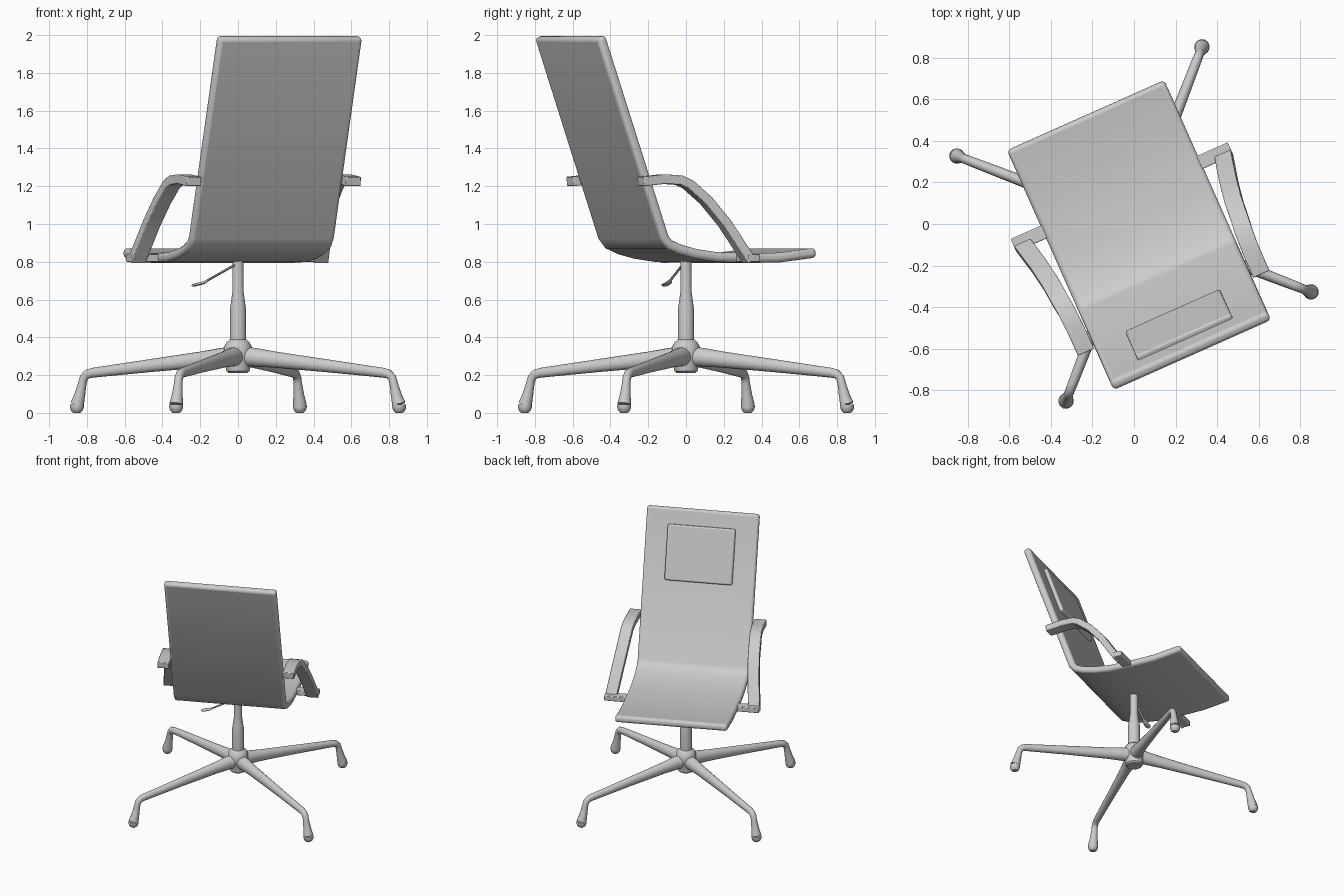
import bpy, bmesh
from math import sin, cos, pi, radians
from mathutils import Vector as V

if "Cube" in bpy.data.objects:
    bpy.data.objects.remove(bpy.data.objects["Cube"])

TURN = radians(24)  # whole chair is turned about z


def finish(name, bm, turn=TURN, angle=35):
    bmesh.ops.recalc_face_normals(bm, faces=bm.faces)
    me = bpy.data.meshes.new(name)
    bm.to_mesh(me)
    bm.free()
    ob = bpy.data.objects.new(name, me)
    bpy.context.collection.objects.link(ob)
    ob.rotation_euler.z = turn
    bpy.ops.object.select_all(action='DESELECT')
    ob.select_set(True)
    bpy.context.view_layer.objects.active = ob
    bpy.ops.object.shade_smooth_by_angle(angle=radians(angle))
    return ob


def loft(rings):
    """Skin a list of point rings and cap both ends."""
    bm = bmesh.new()
    rows = [[bm.verts.new(p) for p in r] for r in rings]
    n = len(rows[0])
    for a, b in zip(rows, rows[1:]):
        for i in range(n):
            j = (i + 1) % n
            bm.faces.new((a[i], a[j], b[j], b[i]))
    bm.faces.new(rows[0])
    bm.faces.new(rows[-1])
    return bm


def oval(c, side, up, n=16):
    return [c + side * cos(2 * pi * i / n) + up * sin(2 * pi * i / n) for i in range(n)]


def box_ring(c, side, up):
    return [c + side + up, c - side + up, c - side - up, c + side - up]


def lathe(name, profile, centre=(0, 0), n=24, turn=TURN):
    rings = [oval(V((*centre, z)), V((r, 0, 0)), V((0, r, 0)), n) for r, z in profile]
    return finish(name, loft(rings), turn)


def bevel(ob, width, segments=3):
    m = ob.modifiers.new("rounding", 'BEVEL')
    m.width, m.segments = width, segments
    m.limit_method, m.angle_limit = 'ANGLE', radians(50)


def tangents(pts):
    last = len(pts) - 1
    return [(pts[min(i + 1, last)] - pts[max(i - 1, 0)]).normalized() for i in range(last + 1)]


# one-piece back and seat shell
line = [(-.672, 1.992), (-.305, .93), (-.275, .893), (-.21, .865), (-.12, .842),
        (0, .825), (.18, .82), (.36, .822), (.573, .848)]
pts = [V((0, v, z)) for v, z in line]
side = V((.415, 0, 0))
rings = []
for i, (p, t) in enumerate(zip(pts, tangents(pts))):
    up = t.cross(V((1, 0, 0)))
    rings.append(box_ring(p, side, up * .026))
bevel(finish("seat_shell", loft(rings)), .02)

# headrest pad on the front of the back
slope = (pts[0] - pts[1]).normalized()
out = V((0, slope.z, -slope.y))
mid = pts[0] - slope * .325 + out * .033
pad = loft([box_ring(mid + slope * s, V((.25, 0, 0)), out * .018) for s in (-.205, .205)])
bevel(finish("headrest_pad", pad), .012)

# armrests: curved bar plus a bracket under the seat, mirrored
arm = [V(p) for p in ((.462, -.468, 1.225), (.463, -.34, 1.238), (.468, -.25, 1.232),
                      (.474, -.2, 1.21), (.483, -.1, 1.125), (.5, .0, 1.005),
                      (.515, .065, .905), (.53, .13, .805))]
rings = []
for p, t in zip(arm, tangents(arm)):
    up = V((0, -t.z, t.y)).normalized()
    rings.append(box_ring(p, V((.043, 0, 0)), up * .025))
bar = finish("armrest", loft(rings), angle=30)
bracket = finish("armrest_bracket", loft(
    [box_ring(V((x, .142, .82)), V((0, .034, 0)), V((0, 0, .02))) for x in (.38, .572)]))
for ob in (bar, bracket):
    bevel(ob, .005, 2)
    ob.modifiers.new("other_side", 'MIRROR')

# centre column and hub
lathe("column", [(.043, .34), (.043, .55), (.038, .58), (.03, .64), (.03, .815)])
lathe("hub", [(.05, .212), (.062, .222), (.066, .26), (.074, .3), (.074, .35), (.06, .375), (.043, .388)])

# height lever with flat paddle
lever = [((-.01, .79), .007, .007), ((-.18, .702), .007, .007), ((-.2, .69), .018, .008),
         ((-.25, .678), .022, .008), ((-.268, .675), .012, .006)]
finish("height_lever", loft([oval(V((u, -.01, z)), V((0, w, 0)), V((0, 0, h)), 10)
                             for (u, z), w, h in lever]))

# four base legs with turned-down feet and glides
path = [(.03, .3, .052, .05), (.1, .294, .049, .044), (.2, .283, .043, .036), (.5, .25, .034, .028),
        (.82, .213, .026, .024), (.852, .206, .025, .023), (.873, .188, .023, .022),
        (.882, .16, .022, .022), (.896, .1, .028, .028), (.912, .045, .036, .036)]
pts = [V((r, 0, z)) for r, z, h, w in path]
rings = []
for p, t, (r, z, h, w) in zip(pts, tangents(pts), path):
    up = V((-t.z, 0, t.x))
    rings.append(oval(p, V((0, w, 0)), up * h))
for k in range(4):
    a = TURN + radians(45 + 90 * k)
    finish(f"base_leg_{k + 1}", loft(rings), a, 45)
    lathe(f"foot_glide_{k + 1}", [(.018, 0), (.03, .01), (.037, .03), (.036, .045)], (.914, 0), 16, a)
